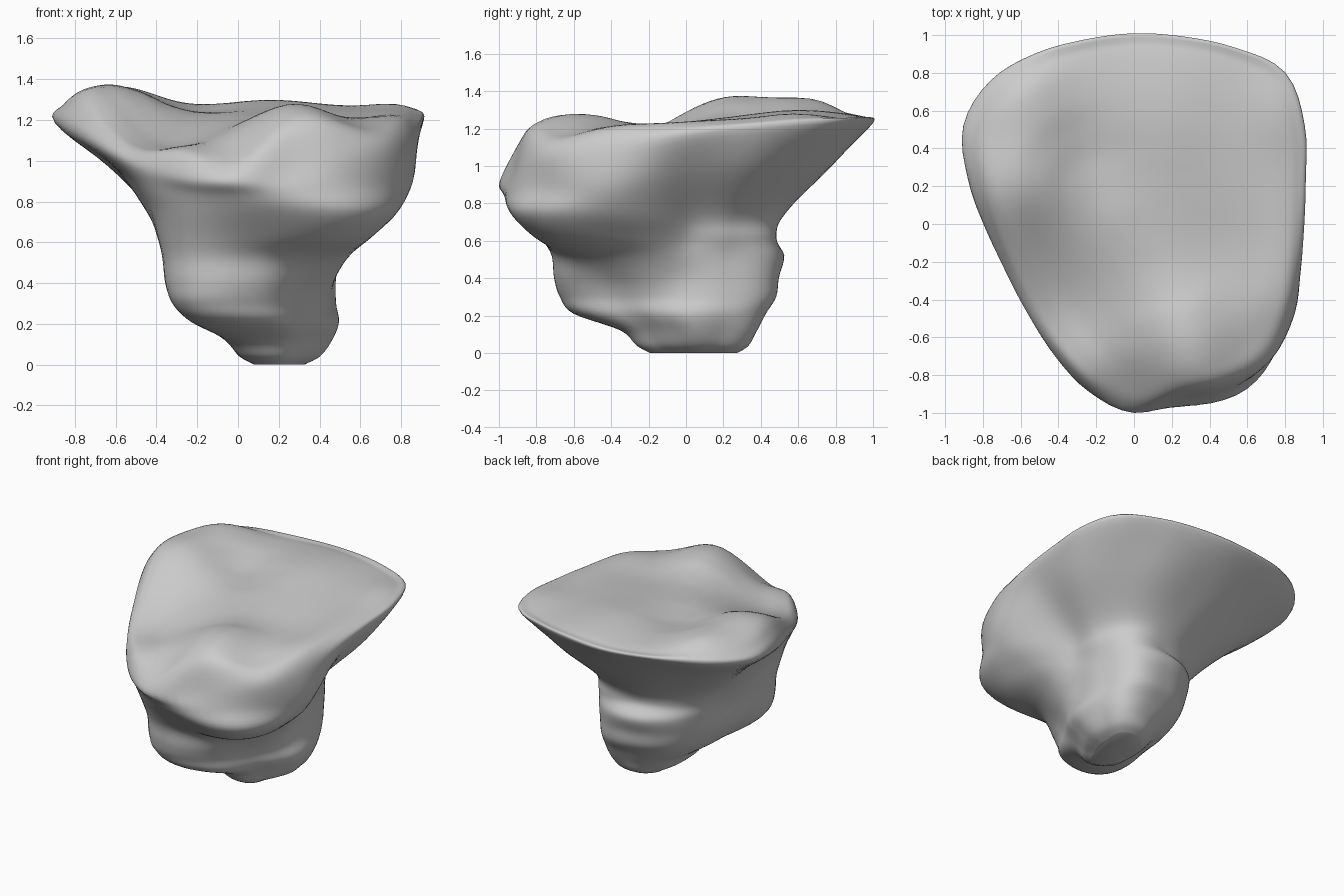
import bpy, math
from mathutils import Vector

COLS, STEPS = 96, 5


def spline(a, b, c, d, t):
    # Catmull-Rom, works for floats and vectors
    return 0.5 * (2 * b + (c - a) * t + (2 * a - 5 * b + 4 * c - d) * t * t
                  + (3 * b - a - 3 * c + d) * t ** 3)


def around(vals, f):
    # periodic smooth lookup, f in 0..1
    n = len(vals)
    x = f * n
    i = int(x)
    return spline(vals[(i - 1) % n], vals[i % n], vals[(i + 1) % n], vals[(i + 2) % n], x - i)


# Stem sections: height, centre x, centre y, radii every 30 degrees
stem = [
    (0.00, .20, .05, [.12, .14, .22, .22, .18, .13, .12, .13, .21, .24, .15, .12]),
    (0.04, .20, .05, [.20, .22, .29, .28, .23, .20, .19, .22, .30, .31, .22, .19]),
    (0.12, .19, .04, [.27, .29, .36, .33, .29, .26, .25, .29, .39, .38, .28, .25]),
    (0.21, .14, .00, [.35, .39, .46, .41, .37, .33, .33, .40, .63, .56, .37, .33]),
    (0.30, .10, .00, [.37, .43, .52, .46, .41, .36, .36, .46, .71, .63, .43, .37]),
    (0.40, .10, .00, [.37, .43, .53, .48, .44, .40, .40, .52, .74, .67, .49, .41]),
    (0.52, .10, .00, [.40, .44, .54, .52, .47, .42, .41, .54, .75, .70, .62, .50]),
    (0.62, .10, .00, [.43, .47, .53, .46, .44, .44, .45, .57, .78, .79, .86, .63]),
    (0.75, .10, .00, [.50, .52, .56, .53, .51, .53, .54, .62, .83, .91, 1.0, .79]),
]
# Flare under the rim
flare_r = [.74, .83, .85, .76, .75, .78, .65, .66, .83, .96, 1.0, .92]
flare_z = [.98, 1.0, 1.0, 1.0, 1.0, .99, .96, .90, .85, .83, .88, .89]
# Rim outline radii every 15 degrees, and its heights every 30
rim_r = [.90, .94, 1.04, 1.125, 1.07, 1.02, 1.0, 1.0, 1.03, 1.06, 1.03, .90,
         .79, .73, .72, .75, .82, .92, 1.0, .965, 1.0, 1.02, .97, .915]
rim_z = [1.16, 1.21, 1.24, 1.23, 1.24, 1.20, 1.12, 1.03, .95, .90, 1.03, 1.07]
# Bumps and hollows on top: x, y, height, spread
bumps = [(-.63, .22, .12, .20), (-.58, .65, .10, .19), (.15, .60, .05, .25),
         (.80, .60, .03, .15), (.50, -.20, -.04, .22), (.65, -.70, -.09, .18),
         (-.40, -.55, -.19, .31), (-.05, -1.0, -.22, .18), (.27, -.58, .065, .17),
         (-.20, .35, -.03, .16)]


def top_height(x, y):
    return 1.25 + sum(h * math.exp(-((x - bx) ** 2 + (y - by) ** 2) / (2 * s * s))
                      for bx, by, h, s in bumps)


def column(f):
    a = 2 * math.pi * f
    c, s = math.cos(a), math.sin(a)
    pts = [Vector((cx + c * around(r, f), cy + s * around(r, f), z)) for z, cx, cy, r in stem]
    r = around(flare_r, f)
    pts.append(Vector((.05 + c * r, s * r, around(flare_z, f))))
    r = around(rim_r, f)
    pts.append(Vector((c * r, s * r, around(rim_z, f))))
    for k in (.95, .85, .7, .55, .4, .25, .1):
        x, y = c * r * k, s * r * k
        z = top_height(x, y)
        if k > .9:
            z = .75 * z + .25 * around(rim_z, f)
        pts.append(Vector((x, y, z)))
    out = []
    n = len(pts)
    for i in range(n - 1):
        for t in range(STEPS):
            out.append(spline(pts[max(i - 1, 0)], pts[i], pts[i + 1],
                              pts[min(i + 2, n - 1)], t / STEPS))
    return out + [pts[-1]]


# Skin the columns and close both ends
cols = [column(i / COLS) for i in range(COLS)]
n = len(cols[0])
verts = [p for col in cols for p in col]
faces = []
for i in range(COLS):
    j = (i + 1) % COLS
    for k in range(n - 1):
        faces.append((i * n + k, j * n + k, j * n + k + 1, i * n + k + 1))
faces.append([i * n for i in reversed(range(COLS))])
faces.append([i * n + n - 1 for i in range(COLS)])
for v in verts:
    v.z = max(v.z, 0)

mesh = bpy.data.meshes.new("rock")
mesh.from_pydata(verts, [], faces)
mesh.update()
rock = bpy.data.objects.new("rock", mesh)
bpy.context.collection.objects.link(rock)
for p in mesh.polygons:
    p.use_smooth = True
